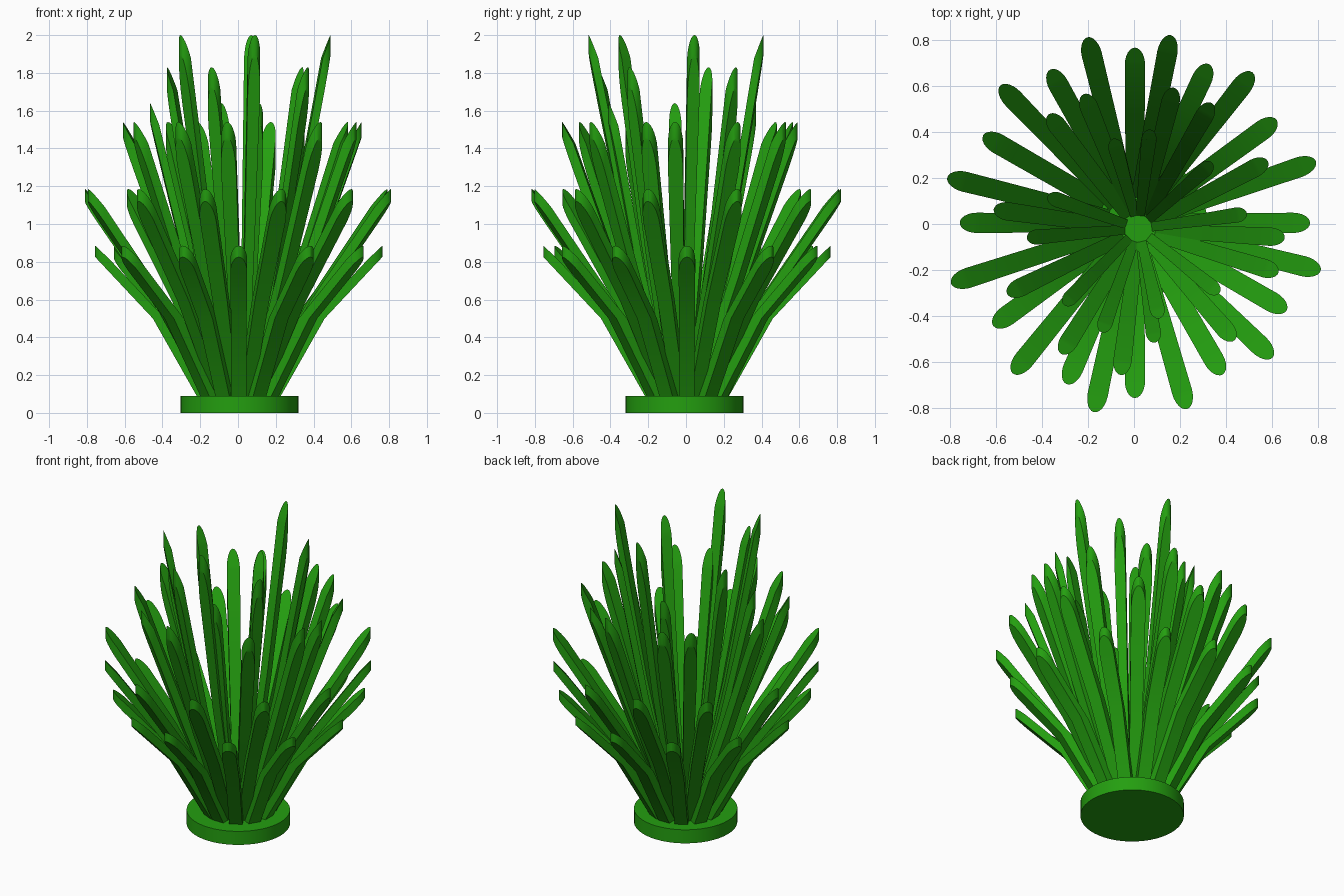
import bpy, bmesh, math
from mathutils import Vector

cube = bpy.data.objects.get("Cube")
if cube:
    bpy.data.objects.remove(cube, do_unlink=True)

green = bpy.data.materials.new("leaf_green")
green.use_nodes = True
color = (0.0175, 0.345, 0.005, 1)
green.diffuse_color = color
green.node_tree.nodes["Principled BSDF"].inputs["Base Color"].default_value = color


def finish(bm, name):
    bmesh.ops.recalc_face_normals(bm, faces=bm.faces)
    mesh = bpy.data.meshes.new(name)
    bm.to_mesh(mesh)
    bm.free()
    mesh.materials.append(green)
    obj = bpy.data.objects.new(name, mesh)
    bpy.context.collection.objects.link(obj)
    bpy.ops.object.select_all(action='DESELECT')
    obj.select_set(True)
    bpy.context.view_layer.objects.active = obj
    bpy.ops.object.shade_smooth_by_angle(angle=math.radians(25))


def blade(name, angle, path, thick, rim, length, w_base, w_tip, center):
    """Bent strip with a rounded tip; path holds (radius, height) on the outer face,
    thick is measured level, rim is the tip height and length the reach of the round end."""
    base, mid, tip = (Vector(p) for p in path)
    half = w_tip / 2
    inset = Vector((thick, 0))
    slope = (tip - mid) / (tip.x - mid.x)
    neck = tip - slope * length
    # the inner face leans outward at its round end to meet the rim
    inner_neck = tip - slope * (length - thick) - inset
    inner_tip = tip + Vector((0, rim))
    out = Vector((math.cos(angle), math.sin(angle), 0))
    side = Vector((-out.y, out.x, 0))
    widths = (w_base / 2, (w_base + w_tip) / 4, half)
    bm = bmesh.new()
    loops = []
    for points, end in (((base, mid, neck), tip),
                        ((base - inset, mid - inset, inner_neck), inner_tip)):
        rows = list(zip(points, widths))
        for i in range(1, 6):
            a = math.pi / 2 * i / 6
            rows.append((points[2].lerp(end, math.sin(a)), half * math.cos(a)))

        def vert(p, w):
            return bm.verts.new(center + out * p.x + side * w + Vector((0, 0, p.y)))

        left = [vert(p, w) for p, w in rows]
        right = [vert(p, -w) for p, w in rows]
        point = vert(end, 0)
        for i in range(len(rows) - 1):
            bm.faces.new((left[i], left[i + 1], right[i + 1], right[i]))
        bm.faces.new((left[-1], point, right[-1]))
        loops.append(left + [point] + right[::-1])
    # rim joining the outer and inner faces
    n = len(loops[0])
    for i in range(n):
        j = (i + 1) % n
        bm.faces.new((loops[0][i], loops[0][j], loops[1][j], loops[1][i]))
    finish(bm, name)


# Round base
bm = bmesh.new()
bmesh.ops.create_cone(bm, cap_ends=True, segments=48, radius1=0.312, radius2=0.312, depth=0.09)
bmesh.ops.translate(bm, verts=bm.verts, vec=(0.008, -0.008, 0.045))
finish(bm, "round_base")

# Outer, second and third rings: angles, path, thickness, rim, round end, widths, centre
rings = {
    "outer_leaf": ([0, 36, 65, 90, 119, 150, 180, 216, 247, 270, 300, 330],
                   [(0.2, 0.05), (0.455, 0.5), (0.76, 0.825)],
                   0.065, 0.06, 0.075, 0.08, 0.088, (0.004, 0.005, 0)),
    "second_leaf": ([19, 52, 79, 104, 134, 166, 198, 231, 258, 286, 316, 346],
                    [(0.15, 0.05), (0.46, 0.59), (0.835, 1.12)],
                    0.058, 0.065, 0.08, 0.07, 0.088, (0, 0, 0)),
    "third_leaf": ([28, 60, 76, 112, 128, 172, 206, 238, 263, 311, 343, 357],
                   [(0.11, 0.05), (0.37, 0.72), (0.635, 1.46)],
                   0.053, 0.08, 0.065, 0.055, 0.08, (0.02, -0.025, 0)),
}
for name, (angles, path, thick, rim, length, wb, wt, c) in rings.items():
    for a in angles:
        blade(name, math.radians(a), path, thick, rim, length, wb, wt, Vector(c))

# Tall inner leaves, grouped by height, placed by their tips
inner = {
    1.64: [(-0.465, -0.06), (-0.09, 0.37), (0.11, -0.41)],
    1.83: [(-0.375, 0.12), (-0.14, -0.47), (0.34, 0.265), (0.37, -0.3)],
    2.0: [(0.49, 0.045), (0.07, 0.41), (-0.305, -0.35), (0.09, -0.515)],
}
hub = Vector((0.02, -0.02, 0))
for top, tips in inner.items():
    for x, y in tips:
        d = Vector((x, y, 0)) - hub
        r = d.length
        path = [(0.09, 0.05), (0.09 + (r - 0.09) * 0.52, top * 0.46), (r, top - 0.1)]
        blade("inner_leaf", math.atan2(d.y, d.x), path, 0.042, 0.1, 0.046, 0.04, 0.066, hub)
